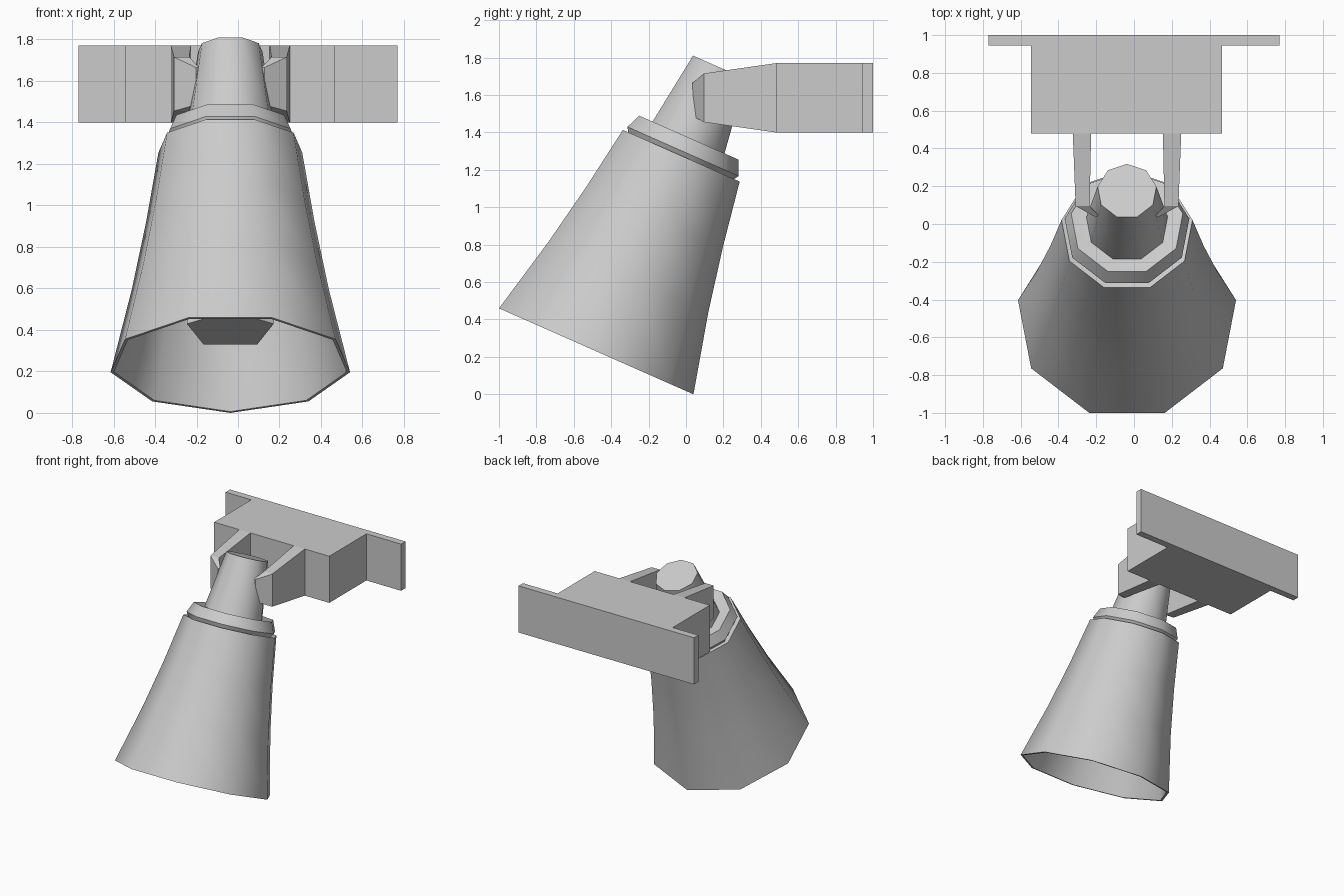
import bpy, bmesh, math
from mathutils import Vector

if "Cube" in bpy.data.objects:
    bpy.data.objects.remove(bpy.data.objects["Cube"])

CX = -0.037                                   # lamp centre line
BASE = Vector((CX, -0.496, 0.237))            # centre of the shade mouth
AXIS = Vector((0, 0.4045, 0.9146)).normalized()
BACK = Vector((0, AXIS.z, -AXIS.y))           # across the axis, toward the wall
SIDE = Vector((1, 0, 0))


def loft(name, rings, smooth=None):
    """Skin a list of equal-length point rings and cap both ends."""
    bm = bmesh.new()
    rows = [[bm.verts.new(p) for p in ring] for ring in rings]
    n = len(rows[0])
    for a, b in zip(rows, rows[1:]):
        for i in range(n):
            j = (i + 1) % n
            bm.faces.new((a[i], a[j], b[j], b[i]))
    bm.faces.new(rows[0])
    bm.faces.new(rows[-1])
    bmesh.ops.recalc_face_normals(bm, faces=bm.faces)
    me = bpy.data.meshes.new(name)
    bm.to_mesh(me)
    bm.free()
    ob = bpy.data.objects.new(name, me)
    bpy.context.collection.objects.link(ob)
    if smooth:
        bpy.ops.object.select_all(action='DESELECT')
        ob.select_set(True)
        bpy.context.view_layer.objects.active = ob
        bpy.ops.object.shade_smooth_by_angle(angle=math.radians(smooth))
    return ob


def turned(name, profile, sides=9, phase=0.0):
    """Low-poly turned part on the tilted axis; profile = (height, radius)."""
    rings = []
    for t, r in profile:
        c = BASE + AXIS * t
        rings.append([c + BACK * r * math.cos(phase + math.tau * i / sides)
                      + SIDE * r * math.sin(phase + math.tau * i / sides)
                      for i in range(sides)])
    return loft(name, rings, 48)


def section(x0, x1, y, z0, z1):
    return [(x0, y, z0), (x1, y, z0), (x1, y, z1), (x0, y, z1)]


def box(name, x0, x1, y0, y1, z0, z1):
    return loft(name, [section(x0, x1, y0, z0, z1), section(x0, x1, y1, z0, z1)])


# wall mount
box("wall_plate", -0.77, 0.77, 0.945, 1.0, 1.40, 1.77)
box("mount_block", -0.545, 0.465, 0.48, 0.945, 1.40, 1.77)

# pair of tapered arms with tips bent in to the neck
for s, label in ((-1, "left"), (1, "right")):
    tip = [(CX + s * x, y, z) for x, y, z in
           ((0.15, 0.05, 1.485), (0.165, 0.04, 1.485),
            (0.165, 0.035, 1.665), (0.15, 0.045, 1.665))]
    loft(label + "_arm", [
        section(CX + s * 0.19, CX + s * 0.287, 0.48, 1.40, 1.77),
        section(CX + s * 0.198, CX + s * 0.272, 0.095, 1.455, 1.715),
        tip])

# hollow shade: inside wall, mouth rim, outside wall, top
turned("shade", [(1.08, 0.33), (0.78, 0.39), (0.43, 0.465), (0.0, 0.57),
                 (0.0, 0.586), (0.43, 0.482), (0.78, 0.412), (1.14, 0.352),
                 (1.12, 0.29)])

# collar and neck
turned("collar", [(1.11, 0.30), (1.165, 0.335), (1.245, 0.30), (1.23, 0.20)])
turned("neck", [(1.22, 0.22), (1.245, 0.217), (1.655, 0.158)])

# five-sided lamp inside the shade, flat edge toward the wall
turned("bulb", [(0.18, 0.22), (1.09, 0.14)], sides=5, phase=math.pi / 5)
